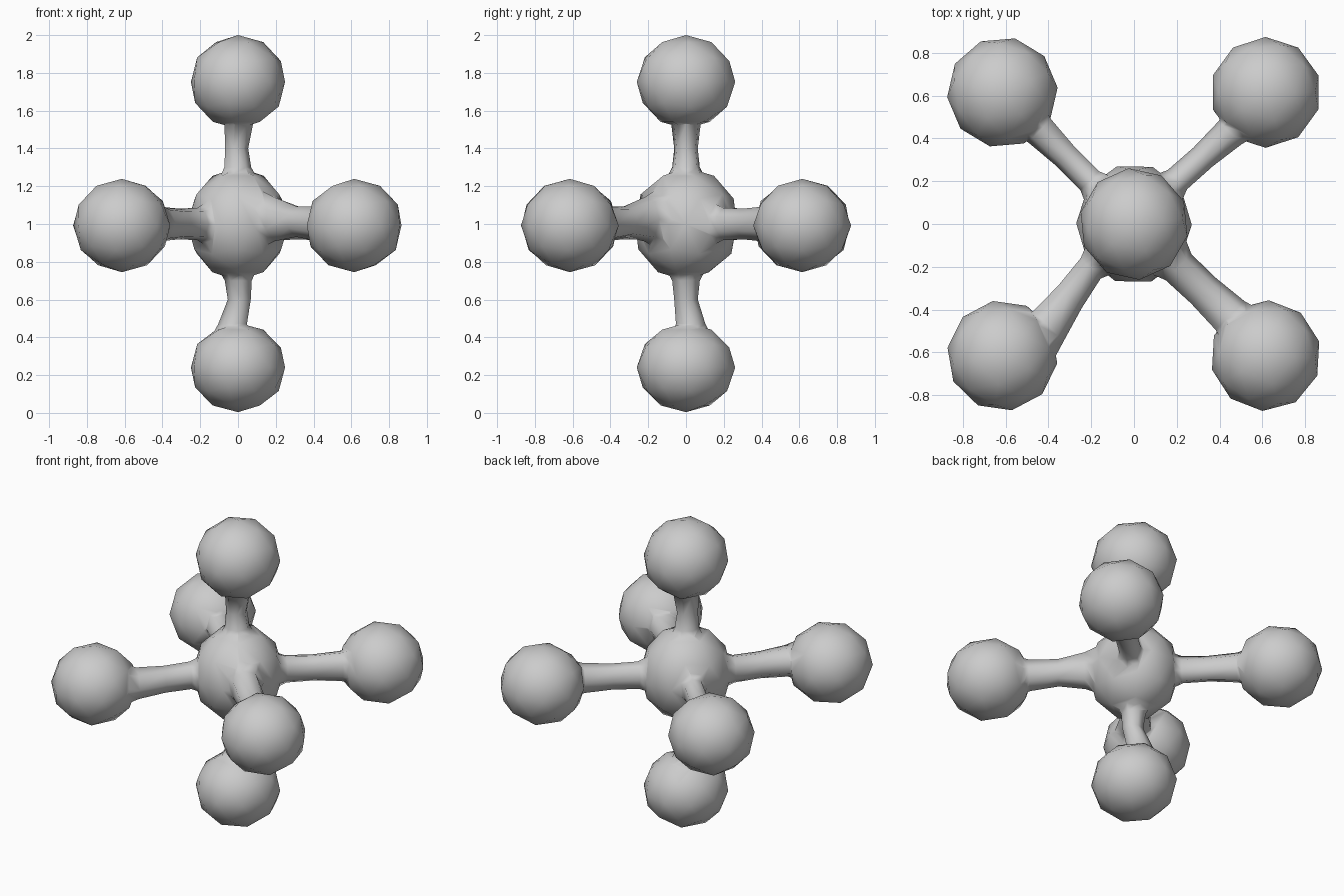
import bpy, bmesh, math
from mathutils import Vector, Matrix

if "Cube" in bpy.data.objects:
    bpy.data.objects.remove(bpy.data.objects["Cube"])

CENTRE = Vector((0, 0, 1))


def make_object(name, bm):
    bmesh.ops.recalc_face_normals(bm, faces=bm.faces)
    mesh = bpy.data.meshes.new(name)
    bm.to_mesh(mesh)
    bm.free()
    obj = bpy.data.objects.new(name, mesh)
    bpy.context.collection.objects.link(obj)
    return obj


def ball(name, centre, size, turn=0.0):
    bm = bmesh.new()
    mat = (Matrix.Translation(centre) @ Matrix.Diagonal((*size, 1))
           @ Matrix.Rotation(turn, 4, 'Z'))
    bmesh.ops.create_icosphere(bm, subdivisions=2, radius=1, matrix=mat)
    return make_object(name, bm)


def rod(name, direction, profile, sides=7):
    # lofted tube: profile = (distance, side offset, half width, lift, half height)
    d = direction.normalized()
    up = Vector((0, 0, 1)) if abs(d.z) < 0.5 else Vector((0, 1, 0))
    side = d.cross(up).normalized()
    bm = bmesh.new()
    rings = []
    for dist, off, w, lift, h in profile:
        ring = []
        for i in range(sides):
            a = 2 * math.pi * (i + 0.5) / sides
            ring.append(bm.verts.new(CENTRE + d * dist + side * (off + w * math.cos(a))
                                     + up * (lift + h * math.sin(a))))
        rings.append(ring)
    for r0, r1 in zip(rings, rings[1:]):
        for i in range(sides):
            j = (i + 1) % sides
            bm.faces.new((r0[i], r0[j], r1[j], r1[i]))
    bm.faces.new(rings[0])
    bm.faces.new(rings[-1])
    return make_object(name, bm)


# central hub
hub = ball("hub_with_six_balls", CENTRE, (0.27, 0.282, 0.3), 0.3)
parts = []

# upper and lower arms, the lower one leaning out where it meets its ball
for label, s, off, lift, z, rz in (("upper", 1, 0, 0, 1.752, 0.248),
                                   ("lower", -1, -0.025, 0.025, 0.24, 0.236)):
    prof = [(0.12, 0, 0.17, 0, 0.17), (0.30, 0.005, 0.075, 0, 0.075),
            (0.40, 0.01, 0.064, 0, 0.064), (0.53, off, 0.08, lift, 0.08),
            (0.62, off, 0.13, lift, 0.13)]
    parts.append(rod(label + "_rod", Vector((0, 0, s)), prof))
    parts.append(ball(label + "_ball", Vector((0, 0, z)), (0.255, 0.262, rz), 0.1))

# four level arms: direction, half width at hub and ball, hub half height, lift, side offset
arms = (("back_right", 1, 1, 0.062, 0.07, 0.088, 0.0, 0.02),
        ("back_left", -1, 1, 0.06, 0.07, 0.088, 0.0, 0.0),
        ("front_left", -1, -1, 0.065, 0.095, 0.088, 0.0, -0.05),
        ("front_right", 1, -1, 0.085, 0.09, 0.12, 0.025, -0.01))
for k, (label, sx, sy, w0, w1, h, lift, off) in enumerate(arms):
    prof = [(0.12, 0, w0 + 0.08, lift, h + 0.07), (0.29, 0, w0 + 0.005, lift, h),
            (0.45, off / 2, (w0 + w1) / 2, lift / 2, 0.083),
            (0.62, off, w1 + 0.01, 0, 0.095), (0.72, off, w1 + 0.04, 0, 0.13)]
    parts.append(rod(label + "_rod", Vector((sx, sy, 0)), prof))
    parts.append(ball(label + "_ball", Vector((sx * 0.615, sy * 0.615, 0.992)),
                      (0.259, 0.259, 0.247), 0.4 * k))

# fuse everything into one skin
for part in parts:
    mod = hub.modifiers.new("fuse_" + part.name, 'BOOLEAN')
    mod.operation = 'UNION'
    mod.solver = 'EXACT'
    mod.object = part
bpy.context.view_layer.update()
fused = bpy.data.meshes.new_from_object(hub.evaluated_get(bpy.context.evaluated_depsgraph_get()))
hub.modifiers.clear()
hub.data = fused
for part in parts:
    bpy.data.objects.remove(part)
for poly in hub.data.polygons:
    poly.use_smooth = True
